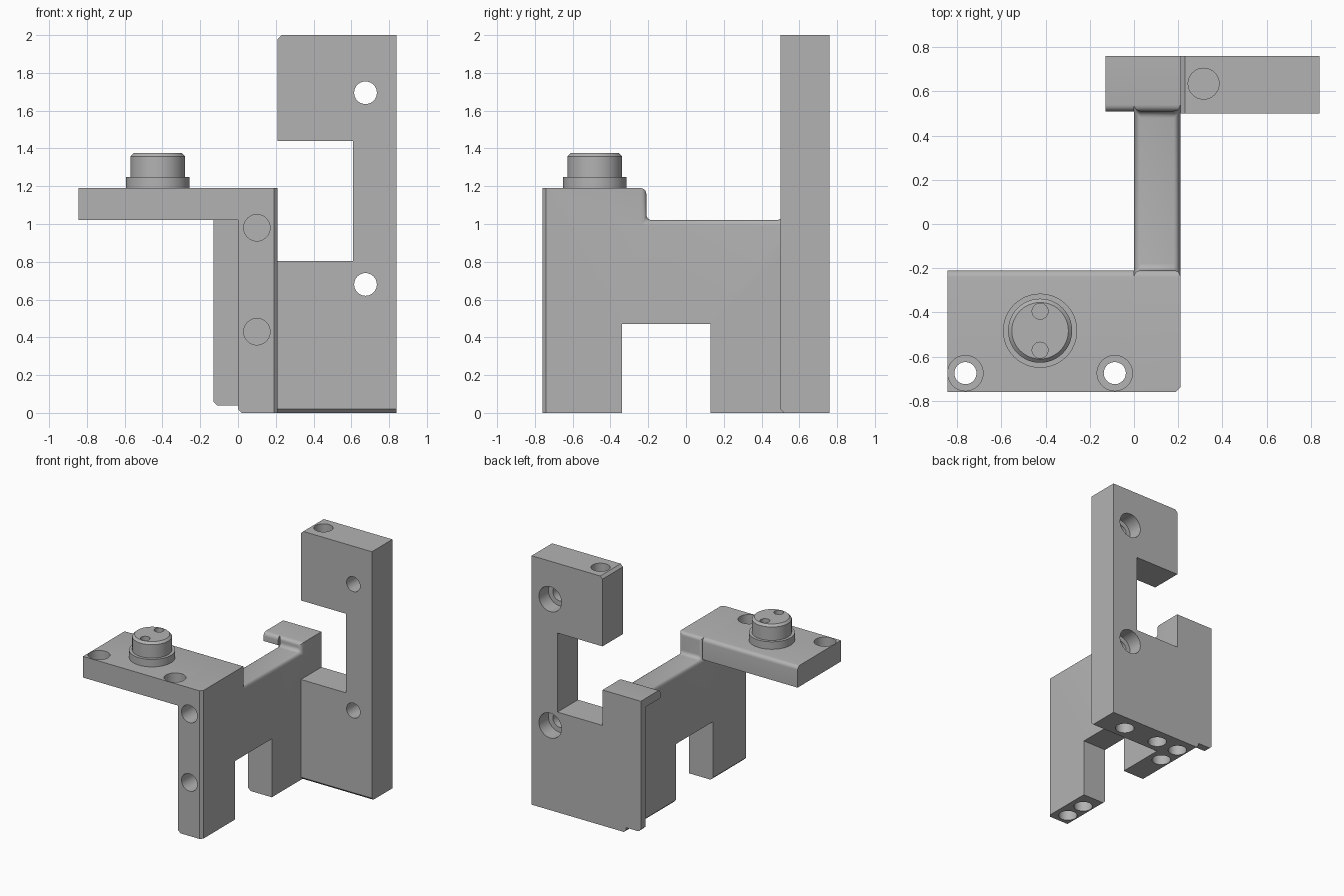
import bpy, bmesh, math
from mathutils import Matrix, Vector

cube = bpy.data.objects.get("Cube")
if cube:
    bpy.data.objects.remove(cube, do_unlink=True)

GREY = (0.45, 0.45, 0.45, 1.0)
metal = bpy.data.materials.new("plain grey metal")
metal.use_nodes = True
metal.diffuse_color = GREY
metal.node_tree.nodes["Principled BSDF"].inputs["Base Color"].default_value = GREY

# Axis order for placing a 2D profile: (u, v, depth) -> xyz
PLACE = {"x": lambda u, v, d: (d, u, v),
         "y": lambda u, v, d: (u, d, v),
         "z": lambda u, v, d: (u, v, d)}


def make_object(name, bm):
    bmesh.ops.recalc_face_normals(bm, faces=bm.faces)
    mesh = bpy.data.meshes.new(name)
    bm.to_mesh(mesh)
    bm.free()
    mesh.materials.append(metal)
    obj = bpy.data.objects.new(name, mesh)
    bpy.context.collection.objects.link(obj)
    return obj


def prism(name, axis, lo, hi, profile, bevels=()):
    """Extrude a profile along an axis, then bevel edges chosen by a rule."""
    bm = bmesh.new()
    put = PLACE[axis]
    face = bm.faces.new([bm.verts.new(put(u, v, lo)) for u, v in profile])
    ext = bmesh.ops.extrude_face_region(bm, geom=[face])
    moved = [g for g in ext["geom"] if isinstance(g, bmesh.types.BMVert)]
    bmesh.ops.translate(bm, verts=moved, vec=Vector(put(0, 0, hi - lo)))
    bmesh.ops.recalc_face_normals(bm, faces=bm.faces)
    for rule, width, segments in bevels:
        edges = [e for e in bm.edges if all(rule(v.co) for v in e.verts)]
        bmesh.ops.bevel(bm, geom=edges, offset=width, segments=segments,
                        profile=0.5, affect="EDGES", clamp_overlap=True)
    return make_object(name, bm)


def box(u0, u1, v0, v1):
    return [(u0, v0), (u1, v0), (u1, v1), (u0, v1)]


def near(a, b):
    return abs(a - b) < 0.001


def drill(obj, axis, center, radius, depth):
    """Cut a round hole starting at center and running along signed depth."""
    turn = {"x": Matrix.Rotation(math.pi / 2, 4, "Y"),
            "y": Matrix.Rotation(math.pi / 2, 4, "X"),
            "z": Matrix.Identity(4)}[axis]
    unit = Vector([float(axis == a) for a in "xyz"])
    over = math.copysign(0.02, depth)
    middle = Vector(center) + unit * (depth - over) / 2
    bm = bmesh.new()
    bmesh.ops.create_cone(bm, cap_ends=True, segments=40, radius1=radius, radius2=radius,
                          depth=abs(depth + over), matrix=Matrix.Translation(middle) @ turn)
    cutter = make_object("hole_cutter", bm)
    mod = obj.modifiers.new("hole", "BOOLEAN")
    mod.operation, mod.solver, mod.object = "DIFFERENCE", "EXACT", cutter
    graph = bpy.context.evaluated_depsgraph_get()
    mesh = bpy.data.meshes.new_from_object(obj.evaluated_get(graph))
    obj.modifiers.clear()
    obj.data = mesh
    bpy.data.objects.remove(cutter, do_unlink=True)


# Upright web with two feet, stepped top and rear shoulder
web = prism("web", "x", 0, 0.21,
            [(-0.76, 0), (-0.34, 0), (-0.34, 0.47), (0.13, 0.47), (0.13, 0), (0.76, 0),
             (0.76, 1.09), (0.51, 1.09), (0.51, 1.02), (-0.21, 1.02), (-0.21, 1.19), (-0.76, 1.19)],
            [(lambda c: c.z > 1 and (near(c.y, 0.51) or near(c.y, -0.21)), 0.03, 5),
             (lambda c: near(c.x, 0.21) and near(c.y, -0.76), 0.02, 1),
             (lambda c: near(c.x, 0) and near(c.z, 0), 0.02, 1)])
for z in (0.43, 0.98):
    drill(web, "y", (0.1, -0.76, z), 0.07, 0.2)
for y in (-0.66, -0.48, 0.44, 0.63):
    drill(web, "z", (0.1, y, 0), 0.07, 0.2)

# Horizontal arm with two counterbored holes
arm = prism("arm", "x", -0.845, 0, box(-0.76, -0.21, 1.02, 1.19),
            [(lambda c: near(c.y, -0.21) and near(c.z, 1.19), 0.03, 5)])
for x in (-0.763, -0.087):
    drill(arm, "z", (x, -0.675, 1.19), 0.08, -0.09)
    drill(arm, "z", (x, -0.675, 1.19), 0.05, -0.2)

# Rear flange and the lip that overhangs it
prism("rear_flange", "y", 0.7, 0.76, box(-0.13, 0, 0.04, 1.03),
      [(lambda c: near(c.x, -0.13) and near(c.z, 0.04), 0.02, 1)])
prism("rear_lip", "x", -0.13, 0, box(0.51, 0.76, 1.02, 1.09),
      [(lambda c: near(c.y, 0.51) and near(c.z, 1.09), 0.03, 5)])

# Tall notched mounting plate
plate = prism("mounting_plate", "y", 0.5, 0.76,
              [(0.21, 0), (0.84, 0), (0.84, 2), (0.21, 2), (0.21, 1.44),
               (0.61, 1.44), (0.61, 0.805), (0.21, 0.805)],
              [(lambda c: near(c.x, 0.21) and near(c.z, 2), 0.02, 1),
               (lambda c: near(c.y, 0.5) and near(c.z, 0), 0.02, 1)])
for z in (0.68, 1.695):
    drill(plate, "y", (0.675, 0.76, z), 0.1, -0.12)
    drill(plate, "y", (0.675, 0.76, z), 0.06, -0.3)
drill(plate, "z", (0.315, 0.635, 2), 0.07, -0.2)
for x in (0.3, 0.62):
    drill(plate, "z", (x, 0.63, 0), 0.07, 0.2)

# Round pin with flange and chamfered top, spun from a profile
bm = bmesh.new()
outline = [(0, 1.18), (0.168, 1.18), (0.168, 1.25), (0.145, 1.25),
           (0.145, 1.358), (0.128, 1.375), (0, 1.375)]
verts = [bm.verts.new((r, 0, z)) for r, z in outline]
edges = [bm.edges.new(pair) for pair in zip(verts, verts[1:])]
bmesh.ops.spin(bm, geom=verts + edges, cent=(0, 0, 0), axis=(0, 0, 1),
               angle=math.tau, steps=48, use_duplicate=False)
bmesh.ops.remove_doubles(bm, verts=bm.verts, dist=0.0005)
bmesh.ops.translate(bm, verts=bm.verts, vec=(-0.425, -0.483, 0))
pin = make_object("locating_pin", bm)
for y in (-0.395, -0.571):
    drill(pin, "z", (-0.425, y, 1.375), 0.036, -0.08)

# Smooth rounds and holes while keeping edges crisp
bpy.ops.object.select_all(action="DESELECT")
for obj in bpy.context.scene.objects:
    if obj.type == "MESH" and metal.name in obj.data.materials:
        obj.select_set(True)
        bpy.context.view_layer.objects.active = obj
bpy.ops.object.shade_smooth_by_angle(angle=math.radians(30))
